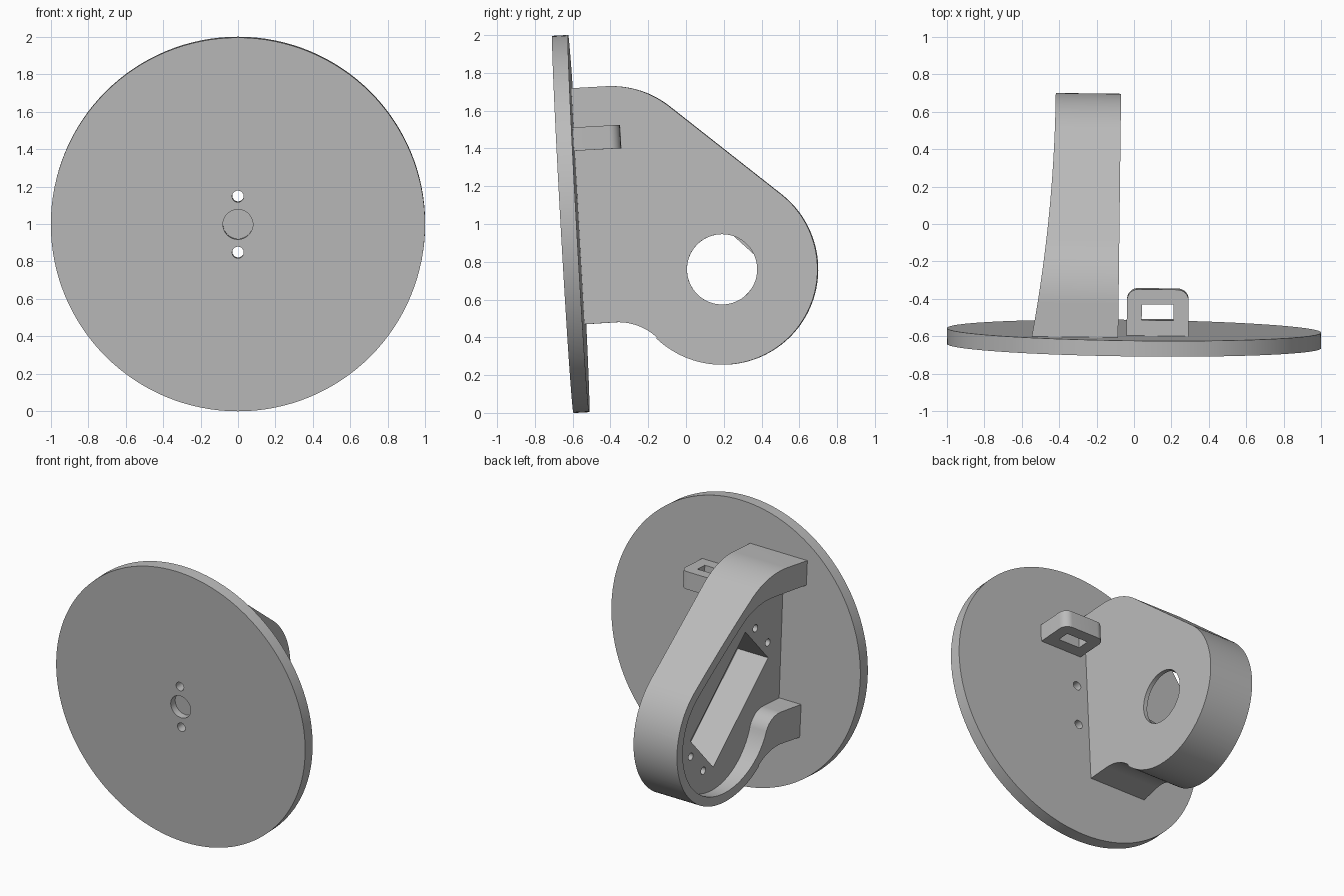
import bpy, bmesh
from math import sin, cos, radians
from mathutils import Matrix, Vector

if "Cube" in bpy.data.objects:
    bpy.data.objects.remove(bpy.data.objects["Cube"], do_unlink=True)

grey = bpy.data.materials.new("plain grey")
grey.use_nodes = True
colour = (0.5, 0.5, 0.5, 1)
grey.diffuse_color = colour
grey.node_tree.nodes["Principled BSDF"].inputs["Base Color"].default_value = colour


def arc(cx, cy, r, start, end, n=32):
    angles = [radians(start + (end - start) * i / n) for i in range(n + 1)]
    return [(cx + r * cos(a), cy + r * sin(a)) for a in angles]


def circle(cx, cy, r, n=48):
    return arc(cx, cy, r, 0, 360, n)[:-1]


def prism(name, outline, axis, low, high):
    """Extrude a flat outline along one axis, from low to high."""
    place = {"x": lambda p, d: (d, p[0], p[1]),
             "y": lambda p, d: (p[0], d, p[1]),
             "z": lambda p, d: (p[0], p[1], d)}[axis]
    bm = bmesh.new()
    face = bm.faces.new([bm.verts.new(place(p, low)) for p in outline])
    top = bmesh.ops.extrude_face_region(bm, geom=[face])
    move = Vector(place((0, 0), high - low))
    bmesh.ops.translate(bm, vec=move, verts=[v for v in top["geom"] if isinstance(v, bmesh.types.BMVert)])
    bmesh.ops.recalc_face_normals(bm, faces=bm.faces)
    mesh = bpy.data.meshes.new(name)
    bm.to_mesh(mesh)
    bm.free()
    mesh.materials.append(grey)
    obj = bpy.data.objects.new(name, mesh)
    bpy.context.collection.objects.link(obj)
    return obj


def cut(obj, *cutters):
    """Subtract each cutter, bake the result and drop the cutter."""
    for cutter in cutters:
        mod = obj.modifiers.new("cut", "BOOLEAN")
        mod.operation, mod.solver, mod.object = "DIFFERENCE", "EXACT", cutter
        bpy.context.view_layer.update()
        graph = bpy.context.evaluated_depsgraph_get()
        mesh = bpy.data.meshes.new_from_object(obj.evaluated_get(graph))
        obj.modifiers.clear()
        obj.data = mesh
        bpy.data.objects.remove(cutter, do_unlink=True)


def turn(obj, degrees, axis, pivot):
    shift = Matrix.Translation(pivot)
    obj.data.transform(shift @ Matrix.Rotation(radians(degrees), 4, axis) @ shift.inverted())


TILT = 3.2
disc_centre = Vector((0, -0.61, 1.0))

# Round front disc with a shallow centre recess and two through holes
disc = prism("front_disc", circle(0, 1, 1, 128), "y", -0.652, -0.568)
cut(disc,
    prism("recess", circle(0, 1, 0.08), "y", -0.8, -0.602),
    prism("upper_hole", circle(0, 1.15, 0.031), "y", -0.8, -0.4),
    prism("lower_hole", circle(0, 0.85, 0.031), "y", -0.8, -0.4))
turn(disc, TILT, "X", disc_centre)

# Bracket body: side outline, open on the far side
outer = ([(-0.64, 1.717)] + arc(-0.4, 1.23, 0.5, 93, 51.5) + arc(0.19, 0.76, 0.505, 51.5, -133.5, 64)
         + arc(-0.36, 0.18, 0.3, 46.5, 93) + [(-0.57, 0.467)])
inner = ([(-0.8, 1.535)] + arc(-0.27, 1.11, 0.45, 93, 51.5) + arc(0.19, 0.76, 0.44, 51.5, -160.7, 64)
         + arc(-0.36, 0.567, 0.143, 19.3, 93) + [(-0.8, 0.69)])
PLATE, FLOOR = -0.36, -0.115
bracket = prism("side_bracket", outer, "x", -0.7, -0.085)

# Gently curved open edge of the rim
ys = [-0.8 + 1.6 * i / 40 for i in range(41)]
sweep = [(-0.434 - 0.111 * ((0.7 - y) / 1.3) ** 2, y) for y in ys]
cut(bracket,
    prism("rim_curve", sweep + [(-1, 0.8), (-1, -0.8)], "z", -0.5, 2.5),
    prism("hollow", inner, "x", -0.9, PLATE))

# Slanted motor pocket, its four screw holes and the shaft opening
mid = Vector((0.006, 0.9))
along = Vector((cos(radians(-42)), sin(radians(-42))))
across = Vector((-along.y, along.x))


def slant(u, v):
    return tuple(mid + along * u + across * v)


corners = [slant(u, v) for u, v in ((-0.414, -0.19), (0.414, -0.19), (0.414, 0.19), (-0.414, 0.19))]
cut(bracket, prism("pocket", corners, "x", -0.8, FLOOR),
    prism("shaft_opening", circle(0.19, 0.76, 0.186, 64), "x", -0.2, 0.2))
for u in (-0.486, 0.486):
    for v in (-0.104, 0.104):
        cut(bracket, prism("screw_hole", circle(*slant(u, v), 0.026, 24), "x", -0.8, -0.2))

# Small cable loop behind the disc
loop_outline = ([(-0.04, -0.63), (0.29, -0.63)] + arc(0.23, -0.405, 0.06, 0, 90, 12)
                + arc(0.02, -0.405, 0.06, 90, 180, 12))
loop = prism("cable_loop", loop_outline, "z", 1.394, 1.518)
cut(loop, prism("slot", [(0.04, -0.51), (0.21, -0.51), (0.21, -0.425), (0.04, -0.425)], "z", 1, 2))
turn(loop, TILT, "X", Vector((0, -0.47, 1.456)))

# Slight turn of the whole assembly, then shading
for obj in (disc, bracket, loop):
    turn(obj, -0.7, "Z", disc_centre)
    bpy.ops.object.select_all(action="DESELECT")
    obj.select_set(True)
    bpy.context.view_layer.objects.active = obj
    bpy.ops.object.shade_smooth_by_angle(angle=radians(30))
